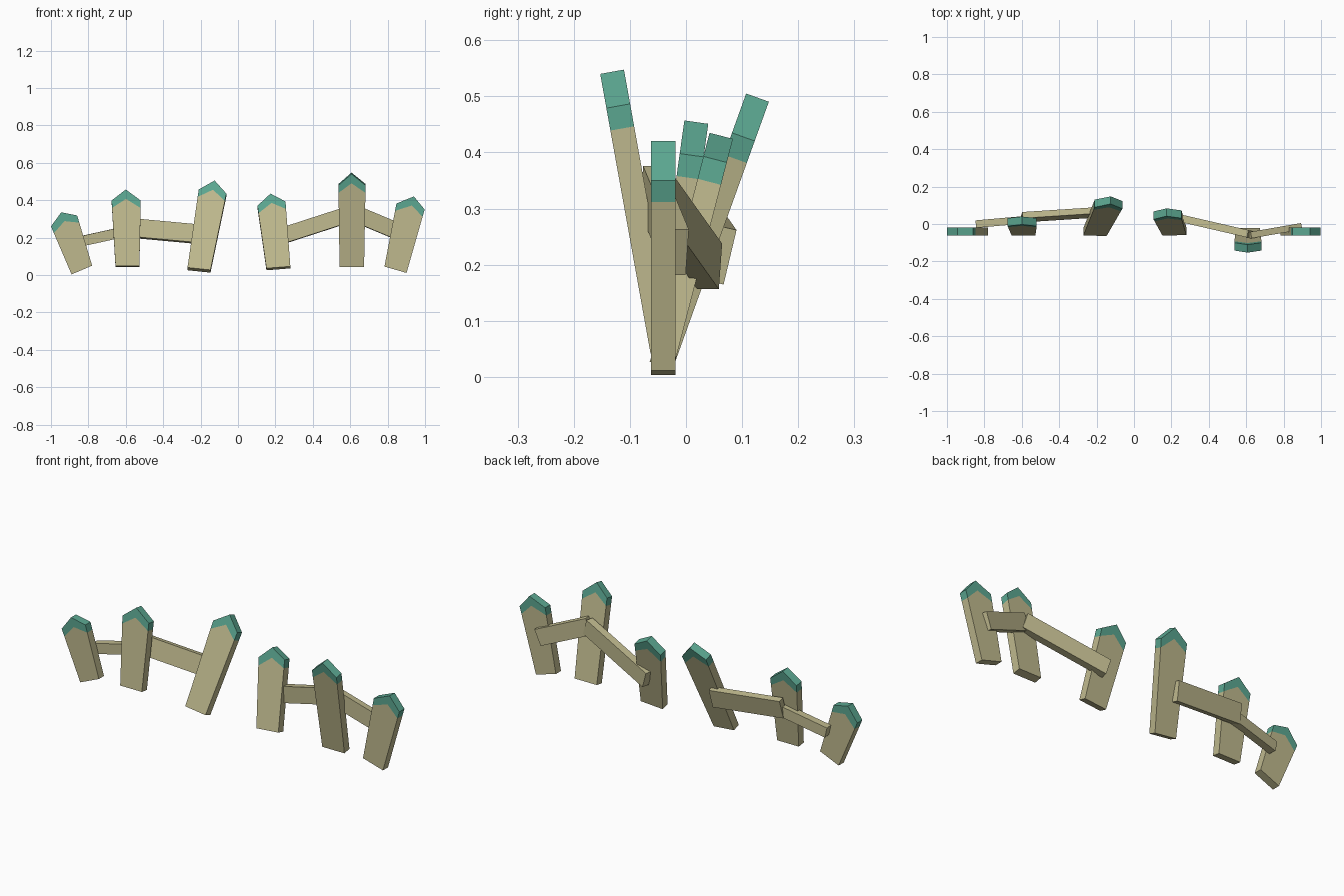
import bpy, bmesh
from math import cos, sin, atan, radians
from mathutils import Vector, Matrix

if "Cube" in bpy.data.objects:
    bpy.data.objects.remove(bpy.data.objects["Cube"])


def material(name, rgb):
    m = bpy.data.materials.new(name)
    m.diffuse_color = (*rgb, 1)
    m.use_nodes = True
    m.node_tree.nodes["Principled BSDF"].inputs["Base Color"].default_value = m.diffuse_color
    return m


WOOD = material("weathered_wood", (0.52, 0.485, 0.27))
TEAL = material("teal_paint", (0.107, 0.39, 0.285))


def finish(bm, name, mats):
    bmesh.ops.recalc_face_normals(bm, faces=bm.faces)
    me = bpy.data.meshes.new(name)
    bm.to_mesh(me)
    bm.free()
    for m in mats:
        me.materials.append(m)
    bpy.context.collection.objects.link(bpy.data.objects.new(name, me))


def picket(name, bl, br, tr, pk, tl, slope):
    """Pointed board from its front outline; slope = backward lean (dy/dz)."""
    bl, br, tr, pk, tl = (Vector(p) for p in (bl, br, tr, pk, tl))
    # paint line runs parallel to the pointed top
    down_l, down_r = (bl - tl).normalized(), (br - tr).normalized()
    tl2, tr2 = tl + down_l * 0.04, tr + down_r * 0.04
    pk2 = pk + (down_l + down_r).normalized() * 0.05
    pts = [bl, br, tr2, pk2, tl2, tr, pk, tl]
    a = atan(slope)
    off = Vector((0, cos(a), -sin(a))) * 0.043
    bm = bmesh.new()
    front = [bm.verts.new((p.x, -0.062 + (p.y - 0.035) * slope, p.y)) for p in pts]
    back = [bm.verts.new(v.co + off) for v in front]

    def face(vs, mat):
        bm.faces.new(vs).material_index = mat

    for loop, mat in (([0, 1, 2, 3, 4], 0), ([4, 3, 2, 5, 6, 7], 1)):
        face([front[i] for i in loop], mat)
        face([back[i] for i in reversed(loop)], mat)
    for i, j, mat in ((0, 1, 0), (1, 2, 0), (2, 5, 1), (5, 6, 1), (6, 7, 1), (7, 4, 1), (4, 0, 0)):
        face([front[i], front[j], back[j], back[i]], mat)
    finish(bm, name, [WOOD, TEAL])


def rail(name, a, b, height, thick, tilt=0):
    """Plank between two centre points, rolled about its length by tilt."""
    a, b = Vector(a), Vector(b)
    x = (b - a).normalized()
    y = Vector((0, 0, 1)).cross(x).normalized()
    z = x.cross(y)
    rot = Matrix((x, y, z)).transposed().to_4x4() @ Matrix.Rotation(radians(tilt), 4, 'X')
    bm = bmesh.new()
    bmesh.ops.create_cube(bm, size=1, matrix=Matrix.Translation((a + b) / 2) @ rot
                          @ Matrix.Diagonal(((b - a).length, thick, height, 1)))
    finish(bm, name, [WOOD])


# pickets, left to right: bottom left, bottom right, top right, peak, top left, lean
picket("picket_1", (-0.89, 0.003), (-0.78, 0.05), (-0.86, 0.318), (-0.945, 0.335), (-1.0, 0.26), 0)
picket("picket_2", (-0.655, 0.048), (-0.527, 0.048), (-0.52, 0.398), (-0.60, 0.457), (-0.676, 0.398), 0.14)
picket("picket_3", (-0.27, 0.04), (-0.147, 0.027), (-0.062, 0.435), (-0.125, 0.505), (-0.21, 0.457), 0.36)
picket("picket_4", (0.152, 0.036), (0.28, 0.046), (0.254, 0.393), (0.174, 0.435), (0.104, 0.37), 0.26)
picket("picket_5", (0.543, 0.042), (0.674, 0.042), (0.682, 0.479), (0.607, 0.54), (0.537, 0.479), -0.18)
picket("picket_6", (0.783, 0.045), (0.901, 0.011), (0.998, 0.35), (0.94, 0.42), (0.847, 0.382), 0)

# rails behind the pickets
rail("rail_left_outer", (-0.84, 0.0, 0.18), (-0.59, 0.022, 0.235), 0.055, 0.04)
rail("rail_left_inner", (-0.60, 0.036, 0.254), (-0.20, 0.062, 0.217), 0.1, 0.034, -13)
rail("rail_right_inner", (0.20, 0.042, 0.197), (0.62, -0.055, 0.333), 0.085, 0.04)
rail("rail_right_outer", (0.61, -0.062, 0.335), (0.88, -0.015, 0.222), 0.088, 0.035)
